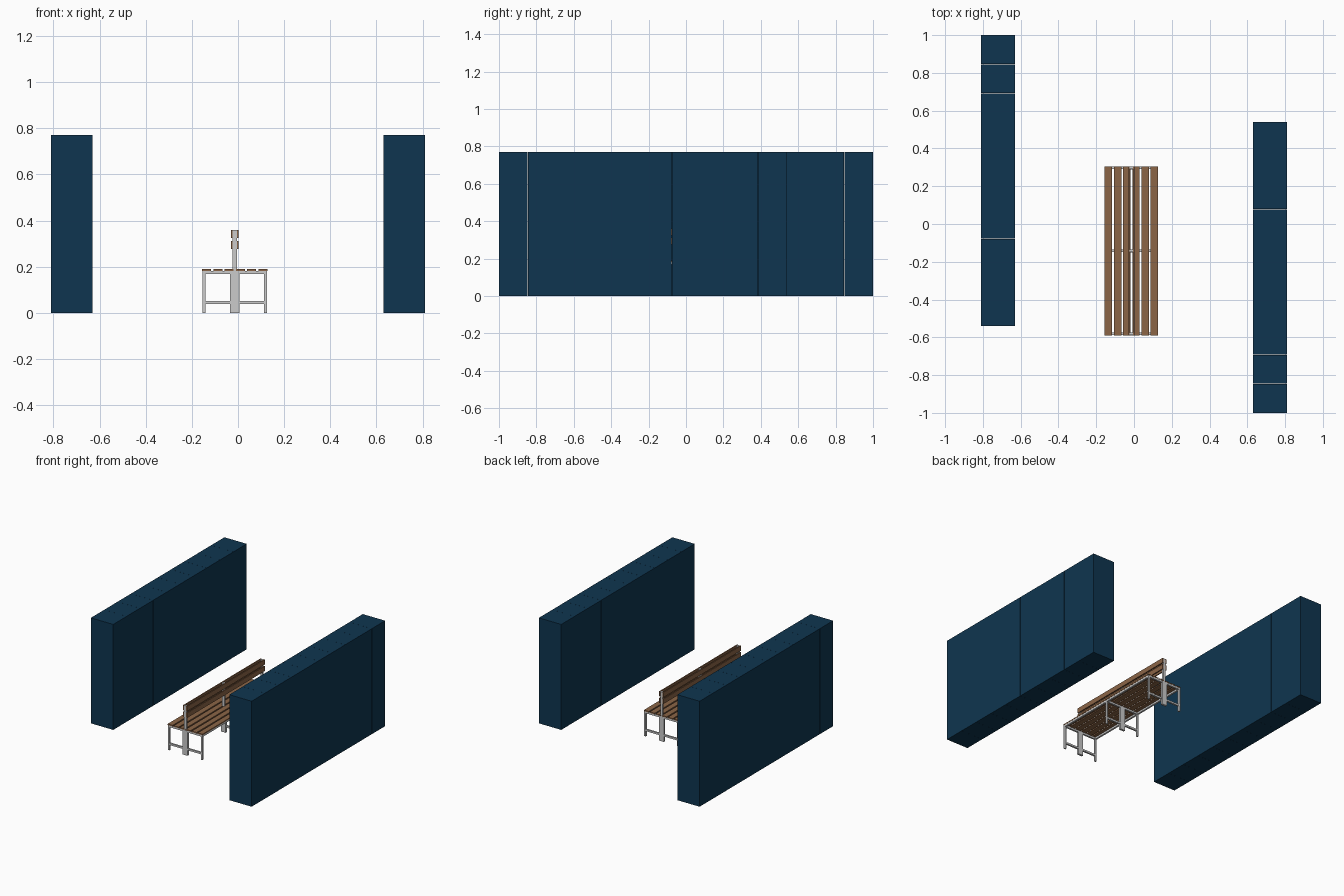
import bpy, bmesh

if "Cube" in bpy.data.objects:
    bpy.data.objects.remove(bpy.data.objects["Cube"])


def material(name, rgb):
    m = bpy.data.materials.new(name)
    m.diffuse_color = (*rgb, 1)
    m.use_nodes = True
    m.node_tree.nodes["Principled BSDF"].inputs["Base Color"].default_value = m.diffuse_color
    return m


navy = material("navy paint", (0.0045, 0.036, 0.08))
wood = material("brown wood", (0.26, 0.13, 0.062))
steel = material("light grey steel", (0.6, 0.6, 0.6))


def boxes(name, mat, spans):
    """One object made of boxes, each given as (x0, x1, y0, y1, z0, z1)."""
    bm = bmesh.new()
    for x0, x1, y0, y1, z0, z1 in spans:
        r = bmesh.ops.create_cube(bm, size=1)
        bmesh.ops.scale(bm, vec=(x1 - x0, y1 - y0, z1 - z0), verts=r["verts"])
        bmesh.ops.translate(bm, vec=((x0 + x1) / 2, (y0 + y1) / 2, (z0 + z1) / 2), verts=r["verts"])
    me = bpy.data.meshes.new(name)
    bm.to_mesh(me)
    bm.free()
    me.materials.append(mat)
    ob = bpy.data.objects.new(name, me)
    bpy.context.collection.objects.link(ob)
    return ob


# Two staggered rows of ten lockers with hairline gaps
W, GAP = 0.154, 0.0003
for row, x0, y0 in (("left", -0.81, -0.54), ("right", 0.63, -1.0)):
    for i in range(10):
        y = y0 + i * W
        boxes(f"{row}_locker_{i + 1}", navy,
              [(x0, x0 + 0.18, y + (GAP if i else 0), y + W - (GAP if i < 9 else 0), 0, 0.77)])

# Bench dimensions
CX = -0.014                 # bench centre line
HX = 0.141                  # half width
Y0, Y1 = -0.59, 0.305
T = 0.013                   # tube size
SEAT, TOP = 0.182, 0.36

# Six seat slats
for i in range(6):
    x = CX - HX + i * 0.0486
    boxes(f"seat_slat_{i + 1}", wood, [(x, x + 0.039, Y0, Y1, SEAT, 0.19)])

# Backrest boards on both sides of the posts
for side in (-1, 1):
    for n, (z0, z1) in enumerate(((0.276, 0.312), (0.324, TOP))):
        xs = sorted((CX + side * 0.009, CX + side * 0.017))
        boxes(f"backrest_board_{'left' if side < 0 else 'right'}_{n + 1}", wood,
              [(*xs, Y0, Y1, z0, z1)])

# Three steel frames: outer legs, cross rails, wide foot and backrest post
for name, y in (("front", Y0 + 0.008), ("middle", (Y0 + Y1) / 2), ("back", Y1 - 0.008)):
    a, b = y - T / 2, y + T / 2
    parts = [(CX - HX + 0.001, CX + HX - 0.001, a, b, SEAT - T, SEAT)]
    for s in (-1, 1):
        leg = sorted((CX + s * (HX - 0.001), CX + s * (HX - 0.001 - T)))
        rail = sorted((CX + s * (HX - 0.001 - T), CX + s * 0.02))
        parts += [(*leg, a, b, 0, SEAT - T), (*rail, a, b, 0.039, 0.052)]
    boxes(f"{name}_leg_frame", steel, parts)
    boxes(f"{name}_foot", steel, [(CX - 0.02, CX + 0.02, y - 0.0078, y + 0.0078, 0, SEAT - 0.001)])
    boxes(f"{name}_backrest_post", steel, [(CX - 0.009, CX + 0.009, a, b, SEAT - 0.002, TOP)])

# Long rails under the seat edges
for side in (-1, 1):
    xs = sorted((CX + side * (HX - 0.001), CX + side * (HX - 0.001 - T)))
    boxes(f"seat_rail_{'left' if side < 0 else 'right'}", steel,
          [(*xs, Y0 + 0.014, Y1 - 0.014, SEAT - T, SEAT)])
